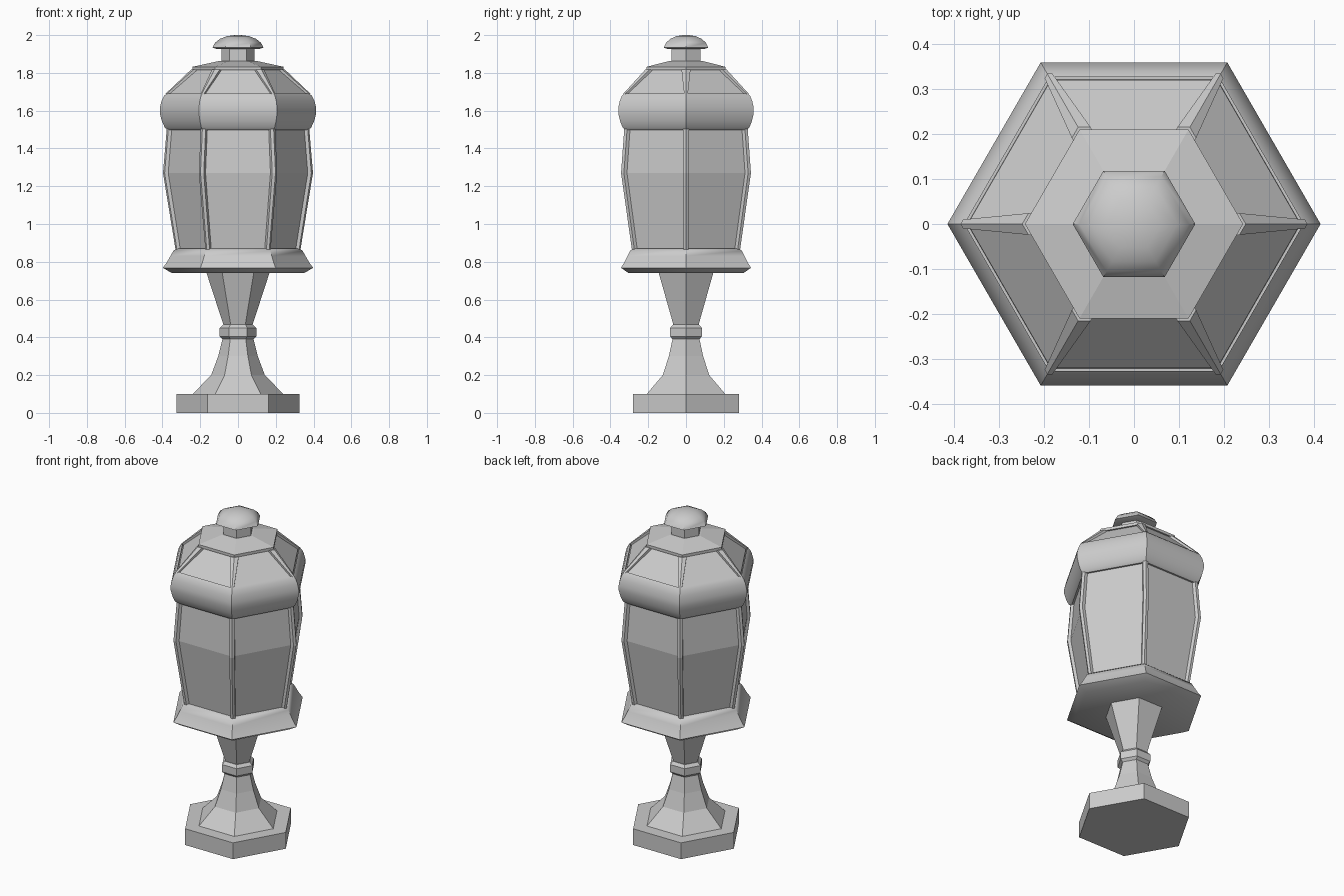
import bpy, bmesh
from math import cos, sin, radians

if "Cube" in bpy.data.objects:
    bpy.data.objects.remove(bpy.data.objects["Cube"])


def finish(name, bm, smooth=None):
    bmesh.ops.recalc_face_normals(bm, faces=bm.faces)
    me = bpy.data.meshes.new(name)
    bm.to_mesh(me)
    bm.free()
    ob = bpy.data.objects.new(name, me)
    bpy.context.collection.objects.link(ob)
    if smooth:
        bpy.ops.object.select_all(action='DESELECT')
        ob.select_set(True)
        bpy.context.view_layer.objects.active = ob
        bpy.ops.object.shade_smooth_by_angle(angle=radians(smooth))
    return ob


def bridge(bm, rings):
    """Join successive rings of vertices and cap both ends."""
    n = len(rings[0])
    for a, b in zip(rings, rings[1:]):
        for i in range(n):
            j = (i + 1) % n
            bm.faces.new((a[i], a[j], b[j], b[i]))
    bm.faces.new(rings[0])
    bm.faces.new(rings[-1])


def hex_loft(name, profile, smooth=None):
    """Six-sided solid from (corner radius, height) points."""
    bm = bmesh.new()
    rings = [[bm.verts.new((r * cos(radians(60 * k)), r * sin(radians(60 * k)), z))
              for k in range(6)] for r, z in profile]
    bridge(bm, rings)
    return finish(name, bm, smooth)


def corner_bars(name, path, depth):
    """Bar along each hexagon corner from (radius, height, half width) points."""
    bm = bmesh.new()
    for k in range(6):
        c, s = cos(radians(60 * k)), sin(radians(60 * k))
        rings = []
        for r, z, w in path:
            side = r - 0.577 * w
            section = [(r, 0), (side, w), (side - depth, w), (side - depth, -w), (side, -w)]
            rings.append([bm.verts.new((u * c - v * s, u * s + v * c, z)) for u, v in section])
        bridge(bm, rings)
    return finish(name, bm)


# Pedestal
hex_loft("base_plinth", [(0.325, 0), (0.325, 0.1)])
hex_loft("lower_stem", [(0.24, 0.1), (0.142, 0.2), (0.105, 0.3), (0.08, 0.4)])
hex_loft("stem_ring", [(0.08, 0.388), (0.097, 0.405), (0.097, 0.45), (0.08, 0.467)])
hex_loft("upper_stem", [(0.075, 0.46), (0.168, 0.745)])

# Tray under the lantern
hex_loft("lantern_tray", [(0.35, 0.74), (0.398, 0.768), (0.378, 0.795), (0.358, 0.83),
                          (0.342, 0.858), (0.325, 0.87)], 40)

# Glass body and corner posts
hex_loft("glass_panels", [(0.312, 0.86), (0.378, 1.27), (0.358, 1.52)])
corner_bars("corner_posts", [(0.33, 0.86, 0.013), (0.397, 1.27, 0.015),
                             (0.376, 1.52, 0.015)], 0.03)

# Rounded band around the top of the glass
hex_loft("cap_band", [(0.372, 1.497), (0.388, 1.512), (0.403, 1.545), (0.414, 1.585),
                      (0.414, 1.615), (0.405, 1.65), (0.392, 1.678), (0.376, 1.692),
                      (0.376, 1.675)], 40)

# Roof panes, ribs and collar
hex_loft("roof_panes", [(0.37, 1.67), (0.369, 1.688), (0.23, 1.815)])
corner_bars("roof_ribs", [(0.385, 1.688, 0.010), (0.248, 1.818, 0.024)], 0.03)
hex_loft("roof_collar", [(0.222, 1.80), (0.222, 1.82)])
hex_loft("roof_plate", [(0.242, 1.815), (0.242, 1.832), (0.1, 1.863)])

# Finial
hex_loft("finial_neck", [(0.088, 1.855), (0.088, 1.935)])
hex_loft("finial_dome", [(0.115, 1.927), (0.136, 1.934), (0.121, 1.96), (0.096, 1.98),
                         (0.06, 1.994), (0.02, 2.0)], 40)
